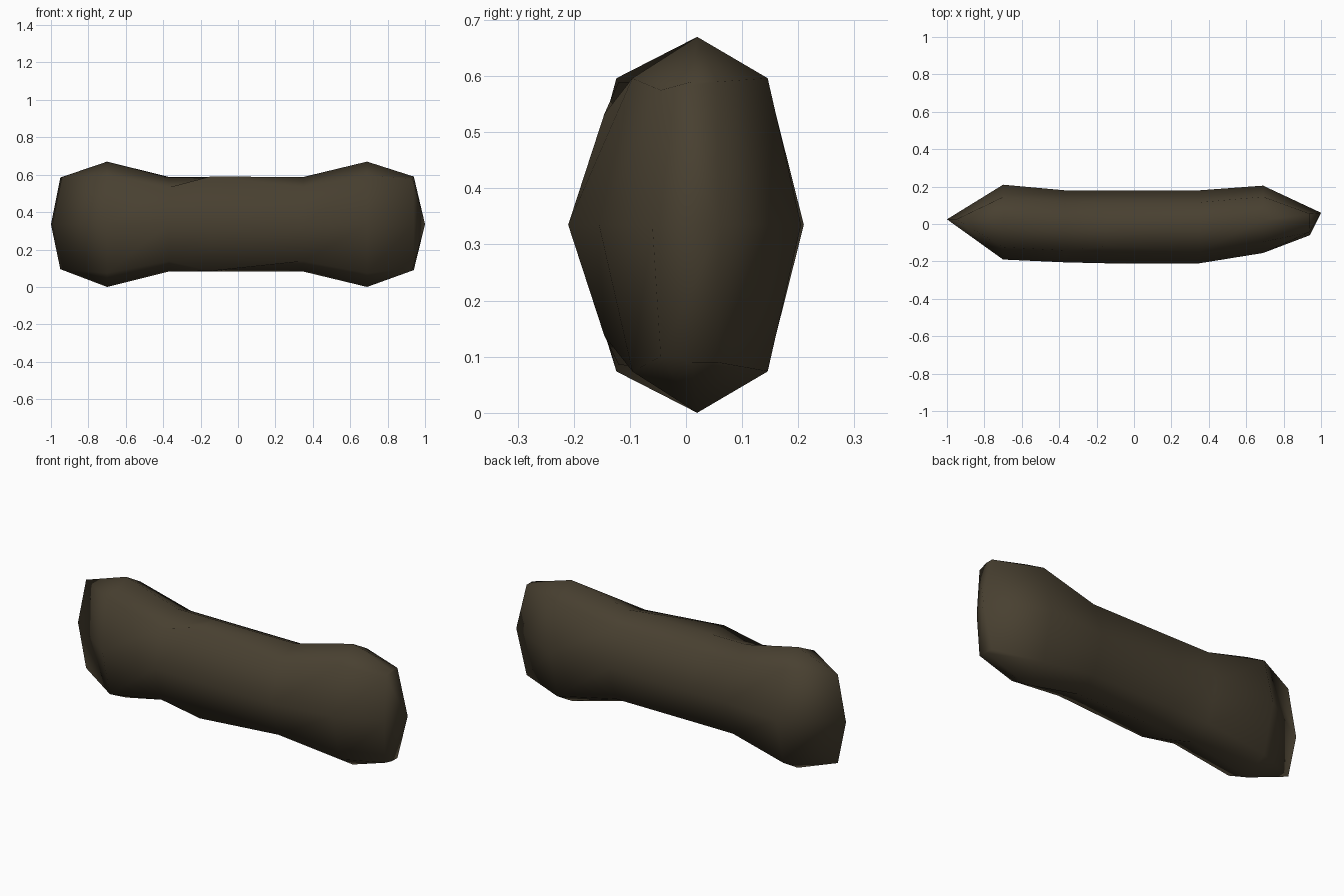
import bpy, bmesh

if "Cube" in bpy.data.objects:
    bpy.data.objects.remove(bpy.data.objects["Cube"])

mat = bpy.data.materials.new("dark olive brown")
mat.diffuse_color = (0.065, 0.051, 0.03, 1)
mat.use_nodes = True
mat.node_tree.nodes["Principled BSDF"].inputs["Base Color"].default_value = mat.diffuse_color

ZM = 0.335  # height of the long axis


def section(x, front, back, half, y_top):
    """Eight-sided oval cross-section, starting at the top and going round the back."""
    c = (front + back) / 2
    f, b, h = c + (front - c) * 0.67, c + (back - c) * 0.67, half * 0.78
    return [(x, y_top, ZM + half), (x, b, ZM + h), (x, back, ZM), (x, b, ZM - h),
            (x, y_top, ZM - half), (x, f, ZM - h), (x, front, ZM), (x, f, ZM + h)]


# swollen ends and narrower waist
left_bulb = section(-0.70, -0.19, 0.21, 0.335, 0.02)
waist_left = section(-0.37, -0.205, 0.18, 0.253, 0.0)
waist_mid = section(-0.15, -0.21, 0.18, 0.253, 0.0)
waist_right = section(0.35, -0.21, 0.18, 0.253, 0.0)
right_bulb = section(0.69, -0.155, 0.205, 0.335, 0.02)

# raised front shoulders in the middle of the waist
waist_mid[7] = (-0.15, -0.12, ZM + 0.255)
waist_mid[5] = (-0.15, -0.12, ZM - 0.25)

# slanted, narrow right end
right_end = [(0.94, 0.01, 0.59), (0.94, 0.055, 0.59), (1.0, 0.06, ZM), (0.94, 0.055, 0.09),
             (0.94, 0.01, 0.09), (0.935, -0.045, 0.10), (0.94, -0.06, ZM), (0.935, -0.045, 0.575)]

bm = bmesh.new()
rings = [[bm.verts.new(p) for p in r] for r in
         (left_bulb, waist_left, waist_mid, waist_right, right_bulb, right_end)]
for a, b in zip(rings, rings[1:]):
    for i in range(8):
        j = (i + 1) % 8
        bm.faces.new((a[i], a[j], b[j], b[i]))

# close the right end
e = rings[-1]
bm.faces.new((e[0], e[1], e[2], e[6], e[7]))
bm.faces.new((e[6], e[2], e[3], e[4], e[5]))

# left end pinched to an upright edge
up, mid, low = [bm.verts.new(p) for p in
                ((-0.95, 0.025, 0.585), (-1.0, 0.025, ZM), (-0.95, 0.025, 0.095))]
tips = [up, up, mid, low, low, low, mid, up]
r = rings[0]
for i in range(8):
    j = (i + 1) % 8
    vs = [r[i], r[j], tips[j]]
    if tips[i] is not tips[j]:
        vs.append(tips[i])
    bm.faces.new(vs)

bmesh.ops.recalc_face_normals(bm, faces=bm.faces)
for f in bm.faces:
    f.smooth = True
me = bpy.data.meshes.new("waisted_body")
bm.to_mesh(me)
bm.free()
me.materials.append(mat)
bpy.context.collection.objects.link(bpy.data.objects.new("waisted_body", me))
